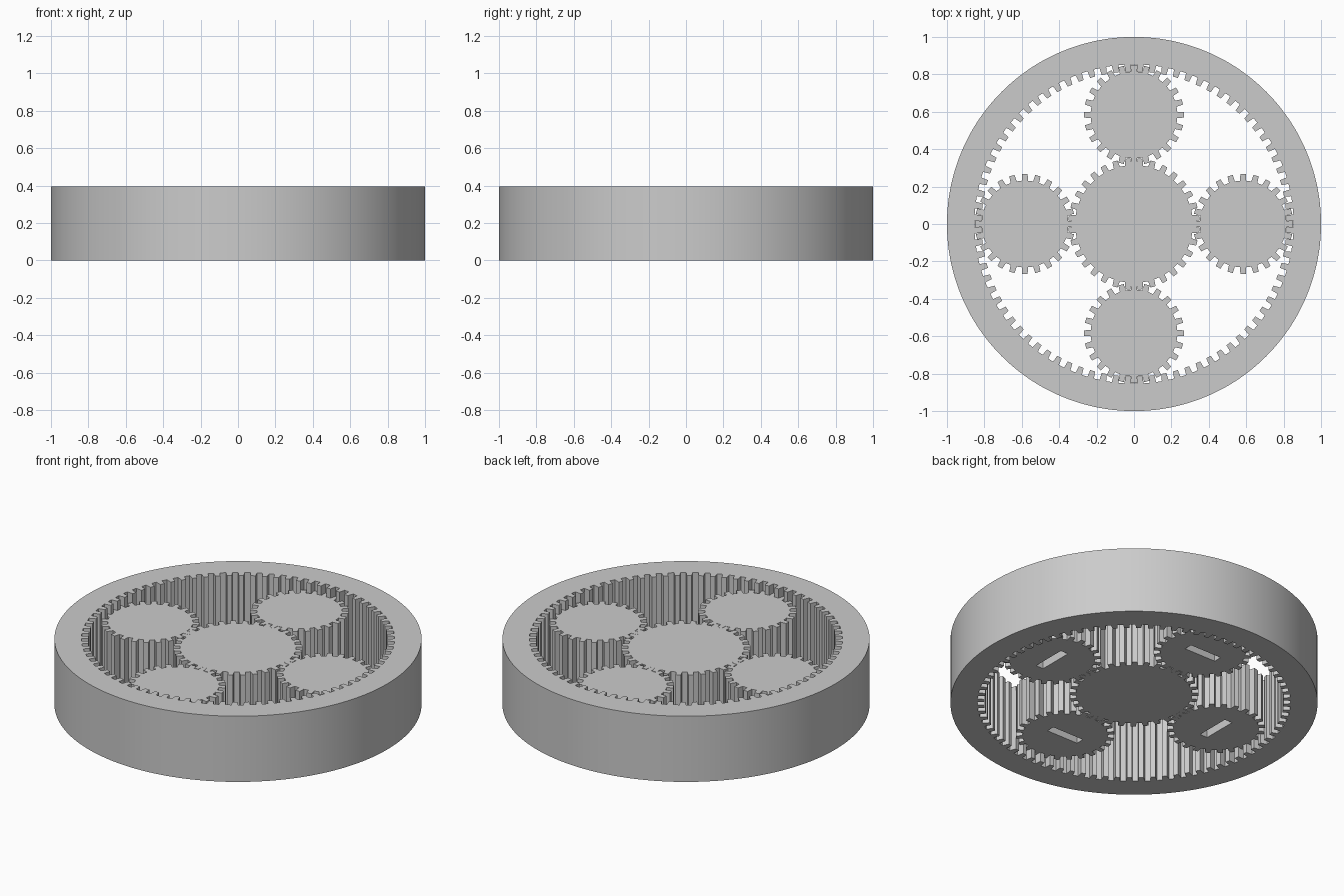
import bpy, bmesh, math
from mathutils import Matrix, Vector

cube = bpy.data.objects.get("Cube")
if cube:
    bpy.data.objects.remove(cube, do_unlink=True)

HEIGHT = 0.395            # ring height
INSET = 0.055             # gears sit inside the ring at both ends
PITCH = 1 / 96            # pitch radius per tooth
ADDENDUM = 0.018
DEDENDUM = 0.018

grey = bpy.data.materials.new("plain grey")
grey.use_nodes = True
grey.diffuse_color = (0.6, 0.6, 0.6, 1)
bsdf = grey.node_tree.nodes["Principled BSDF"]
bsdf.inputs["Base Color"].default_value = grey.diffuse_color


def tooth_outline(teeth, phase, inner, outer, root_part, tip_part):
    """Closed toothed outline, with four points for each tooth."""
    step = math.tau / teeth
    points = []
    for i in range(teeth):
        middle = (i + phase) * step
        for r, part in ((inner, -root_part), (outer, -tip_part),
                        (outer, tip_part), (inner, root_part)):
            a = middle + part * step
            points.append(Vector((r * math.cos(a), r * math.sin(a), 0)))
    return points


def loop(bm, points, z):
    return [bm.verts.new((p.x, p.y, z)) for p in points]


def bridge(bm, a, b):
    n = len(a)
    for i in range(n):
        j = (i + 1) % n
        bm.faces.new((a[i], a[j], b[j], b[i]))


def finish(bm, name, location=(0, 0, 0)):
    bmesh.ops.recalc_face_normals(bm, faces=bm.faces[:])
    mesh = bpy.data.meshes.new(name)
    bm.to_mesh(mesh)
    bm.free()
    mesh.materials.append(grey)
    obj = bpy.data.objects.new(name, mesh)
    obj.location = location
    bpy.context.collection.objects.link(obj)
    return obj


def make_gear(name, teeth, phase, location=(0, 0, 0)):
    r = teeth * PITCH
    points = tooth_outline(teeth, phase, r - DEDENDUM, r + ADDENDUM, 0.27, 0.21)
    bm = bmesh.new()
    low = loop(bm, points, INSET)
    high = loop(bm, points, HEIGHT - INSET)
    bridge(bm, low, high)
    bm.faces.new(low)
    bm.faces.new(high)
    return finish(bm, name, location)


def cut_slot(gear, angle):
    """Blind key slot in the underside of a gear."""
    bm = bmesh.new()
    bmesh.ops.create_cube(bm, size=1, matrix=Matrix.Rotation(angle, 4, 'Z')
                          @ Matrix.Diagonal((0.05, 0.21, 0.3, 1)))
    cutter = finish(bm, "slot_cutter", gear.location + Vector((0, 0, INSET)))
    cutter.hide_render = True
    mod = gear.modifiers.new("slot", 'BOOLEAN')
    mod.operation = 'DIFFERENCE'
    mod.solver = 'EXACT'
    mod.object = cutter
    bpy.context.view_layer.update()
    graph = bpy.context.evaluated_depsgraph_get()
    mesh = bpy.data.meshes.new_from_object(gear.evaluated_get(graph))
    gear.modifiers.clear()
    gear.data = mesh
    bpy.data.objects.remove(cutter, do_unlink=True)


# Ring gear: round outside, inward teeth
RING_TEETH = 80
r = RING_TEETH * PITCH
inside = tooth_outline(RING_TEETH, 0.5, r + 0.02, r - ADDENDUM, 0.27, 0.21)
n = len(inside)
shift = math.atan2(inside[0].y, inside[0].x)
outside = [Vector((math.cos(shift + i * math.tau / n),
                   math.sin(shift + i * math.tau / n), 0)) for i in range(n)]
bm = bmesh.new()
loops = [loop(bm, outside, 0), loop(bm, outside, HEIGHT),
         loop(bm, inside, HEIGHT), loop(bm, inside, 0)]
for i in range(4):
    bridge(bm, loops[i], loops[(i + 1) % 4])
ring = finish(bm, "ring_gear")

# Sun gear in the centre
make_gear("sun_gear", 32, 0.5)

# Four planet gears, each with a slot across its underside
for i, side in enumerate(("left", "back", "right", "front")):
    a = i * math.pi / 2
    distance = (32 + 24) * PITCH
    planet = make_gear(side + "_planet_gear", 24, 0,
                       (distance * math.cos(a), distance * math.sin(a), 0))
    cut_slot(planet, a)

# Smooth the round outside of the ring, keeping the teeth sharp
bpy.ops.object.select_all(action='DESELECT')
ring.select_set(True)
bpy.context.view_layer.objects.active = ring
bpy.ops.object.shade_smooth_by_angle(angle=math.radians(20))
